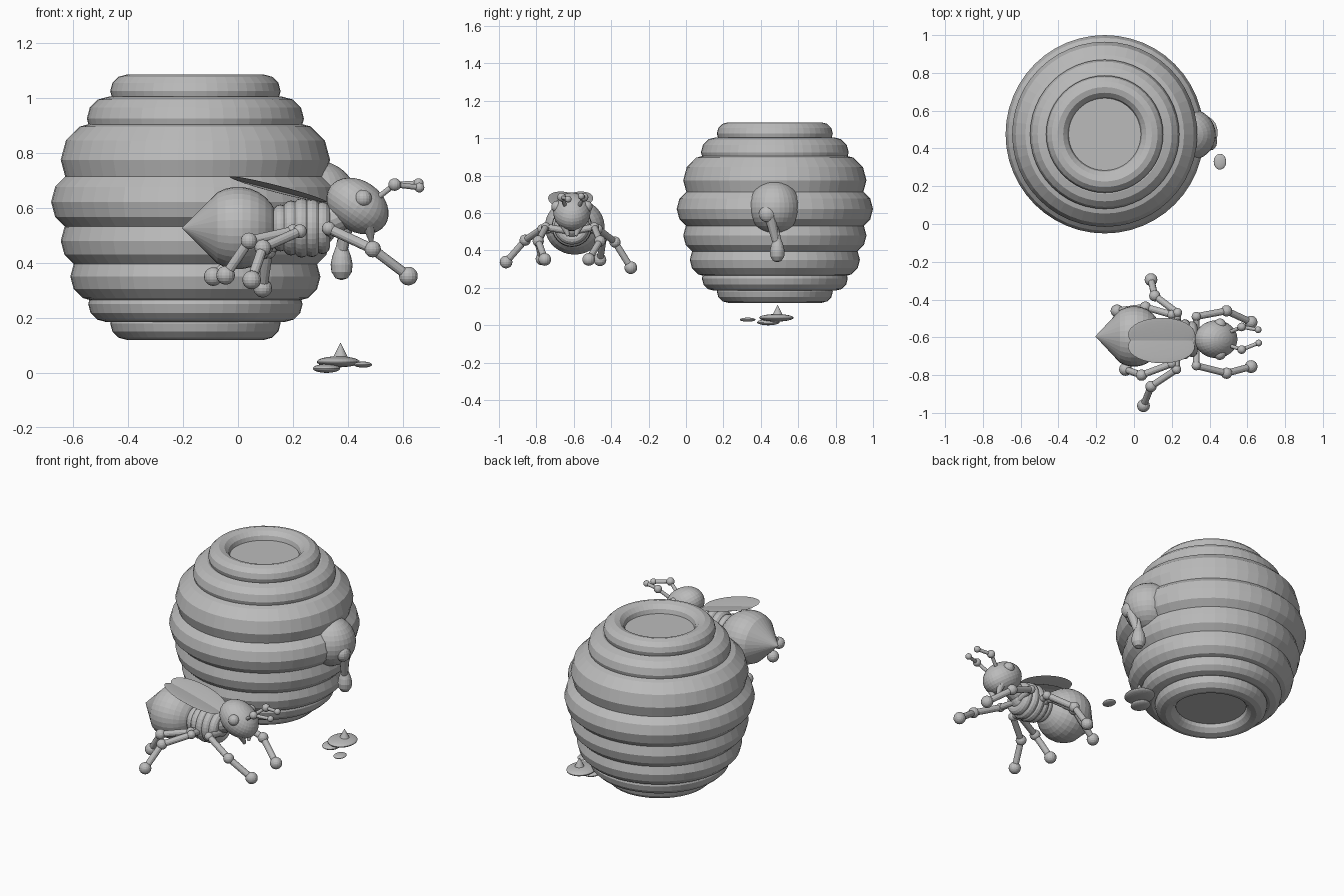
import bpy, bmesh, math
from mathutils import Vector, Matrix

cube = bpy.data.objects.get("Cube")
if cube:
    bpy.data.objects.remove(cube, do_unlink=True)

# Single plain material
grey = bpy.data.materials.new("plain grey")
grey.use_nodes = True
COLOUR = (0.5, 0.5, 0.5, 1)
grey.diffuse_color = COLOUR
grey.node_tree.nodes["Principled BSDF"].inputs["Base Color"].default_value = COLOUR


def finish(name, bm):
    bmesh.ops.recalc_face_normals(bm, faces=bm.faces)
    mesh = bpy.data.meshes.new(name)
    bm.to_mesh(mesh)
    bm.free()
    mesh.materials.append(grey)
    obj = bpy.data.objects.new(name, mesh)
    bpy.context.collection.objects.link(obj)
    return obj


def add_ball(bm, centre, size, rot=Matrix(), segs=24, rings=12):
    size = size if isinstance(size, tuple) else (size,) * 3
    mat = Matrix.Translation(centre) @ rot @ Matrix.Diagonal((*size, 1))
    bmesh.ops.create_uvsphere(bm, u_segments=segs, v_segments=rings, radius=1, matrix=mat)


def add_rod(bm, a, b, r1, r2=None, segs=12):
    a, b = Vector(a), Vector(b)
    rot = (b - a).to_track_quat("Z", "Y").to_matrix().to_4x4()
    bmesh.ops.create_cone(bm, cap_ends=True, segments=segs, radius1=r1,
                          radius2=r1 if r2 is None else r2, depth=(b - a).length,
                          matrix=Matrix.Translation((a + b) / 2) @ rot)


def ball(name, centre, size, rot=Matrix(), segs=32, rings=16):
    bm = bmesh.new()
    add_ball(bm, centre, size, rot, segs, rings)
    return finish(name, bm)


def rod(name, *args, **kw):
    bm = bmesh.new()
    add_rod(bm, *args, **kw)
    return finish(name, bm)


def lathe(name, profile, matrix, segs=32):
    bm = bmesh.new()
    verts = [bm.verts.new((r, 0, h)) for r, h in profile]
    edges = [bm.edges.new(p) for p in zip(verts, verts[1:])]
    bmesh.ops.spin(bm, geom=verts + edges, cent=(0, 0, 0), axis=(0, 0, 1),
                   angle=math.tau, steps=segs)
    bmesh.ops.remove_doubles(bm, verts=bm.verts, dist=1e-4)
    bm.transform(matrix)
    return finish(name, bm)


def torus(name, centre, outer, minor, turn=Matrix(), flat=1, segs=48):
    ring = [(outer - minor + minor * math.cos(k * math.tau / 12),
             minor * flat * math.sin(k * math.tau / 12)) for k in range(13)]
    return lathe(name, ring, Matrix.Translation(centre) @ turn, segs)


# Hive: stacked coils around a closed core
HX, HY = -0.155, 0.475
coils = [(0.31, 0.06, 1.025), (0.395, 0.08, 0.925), (0.49, 0.14, 0.775),
         (0.525, 0.11, 0.622), (0.49, 0.10, 0.48), (0.455, 0.09, 0.35),
         (0.39, 0.065, 0.25), (0.31, 0.06, 0.18)]
for i, (outer, minor, z) in enumerate(coils):
    torus(f"hive_coil_{i + 1}", (HX, HY, z), outer, minor)
rod("hive_core", (HX, HY, 0.17), (HX, HY, 1.03), 0.205, segs=48)

# Hive entrance with honey running out
ball("hive_entrance", (0.285, 0.473, 0.63), (0.148, 0.14, 0.142))
ball("honey_blob", (0.405, 0.435, 0.595), (0.035, 0.045, 0.045), segs=16, rings=10)
rod("honey_strand", (0.4, 0.45, 0.58), (0.377, 0.485, 0.43), 0.03, 0.018)
drop = [(0, -0.065), (0.022, -0.058), (0.037, -0.035), (0.04, -0.008),
        (0.034, 0.022), (0.02, 0.06), (0.012, 0.1), (0, 0.14)]
lathe("honey_drop", drop, Matrix.Translation((0.377, 0.488, 0.402)), 20)

# Honey puddles on the ground
ball("puddle_main", (0.365, 0.483, 0.04), (0.078, 0.092, 0.02))
ball("puddle_low", (0.322, 0.44, 0.016), (0.05, 0.06, 0.016))
ball("puddle_small", (0.455, 0.33, 0.03), (0.033, 0.042, 0.011))
rod("puddle_peak", (0.373, 0.49, 0.045), (0.373, 0.49, 0.108), 0.033, 0.001, segs=20)

# Bee abdomen: round in front, pointed at the rear
BY = -0.61
ALONG_X = Matrix.Rotation(math.pi / 2, 4, "Y")
abdomen = [(0, -0.205), (0.055, -0.15), (0.105, -0.1)]
abdomen += [(0.15 * math.sin(a), -0.15 * math.cos(a))
            for a in [math.radians(d) for d in range(60, 181, 12)]]
lathe("abdomen", abdomen, Matrix.Translation((0, -0.595, 0.527))
      @ Matrix.Diagonal((1, 1.07, 1, 1)) @ ALONG_X)

# Ribbed thorax
for i, r in enumerate([0.085, 0.1, 0.108, 0.106, 0.095]):
    torus(f"thorax_rib_{i + 1}", (0.155 + 0.038 * i, BY, 0.527), r, 0.028, ALONG_X, segs=32)
ball("thorax_core", (0.235, BY, 0.527), (0.125, 0.085, 0.085))

# Head, eyes and jaws
tilt = Matrix.Rotation(math.radians(35), 4, "Y")
ball("head", (0.435, BY, 0.607), (0.122, 0.1, 0.092), tilt)
rod("neck", (0.3, BY, 0.54), (0.4, BY, 0.58), 0.055, 0.05, segs=16)
for side, s in (("left", 1), ("right", -1)):
    ball(side + "_eye", (0.455, BY + s * 0.078, 0.634), 0.032, segs=16, rings=10)
    rod(side + "_jaw", (0.475, BY + s * 0.045, 0.55), (0.485, BY + s * 0.02, 0.478), 0.028, 0.008)

# Wings: two thin overlapping ovals
for side, s in (("left", 1), ("right", -1)):
    turn = Matrix.Rotation(math.radians(14.5), 4, "Y") @ Matrix.Rotation(math.radians(s * 8), 4, "X")
    ball(side + "_wing", (0.145, BY - 0.007 + s * 0.033, 0.668), (0.182, 0.088, 0.005), turn)


def limb(name, points, rod_r, balls):
    bm = bmesh.new()
    for a, b in zip(points, points[1:]):
        add_rod(bm, a, b, rod_r)
    for p, r in zip(points, balls):
        add_ball(bm, p, r, segs=16, rings=10)
    finish(name, bm)


# Legs: hip, knee and foot joints
legs = {
    "left_front_leg": [(0.33, -0.49, 0.525), (0.49, -0.46, 0.45), (0.62, -0.52, 0.352)],
    "right_front_leg": [(0.33, -0.75, 0.525), (0.49, -0.79, 0.45), (0.62, -0.755, 0.352)],
    "left_middle_leg": [(0.23, -0.47, 0.515), (0.11, -0.38, 0.445), (0.09, -0.295, 0.308)],
    "right_middle_leg": [(0.225, -0.77, 0.515), (0.09, -0.86, 0.455), (0.05, -0.962, 0.338)],
    "left_hind_leg": [(0.2, -0.48, 0.51), (0.06, -0.44, 0.475), (-0.09, -0.46, 0.35)],
    "right_hind_leg": [(0.2, -0.74, 0.515), (0.04, -0.8, 0.48), (-0.045, -0.77, 0.355)],
}
for name, joints in legs.items():
    root = (joints[0][0], BY, 0.5)
    limb(name, [root] + joints, 0.018, [0.02, 0.025, 0.03, 0.034])

# Antennae
limb("left_antenna", [(0.48, -0.585, 0.615), (0.57, -0.545, 0.685), (0.657, -0.56, 0.69)],
     0.01, [0.016, 0.023, 0.018])
limb("right_antenna", [(0.48, -0.635, 0.615), (0.57, -0.665, 0.685), (0.66, -0.63, 0.674)],
     0.01, [0.016, 0.023, 0.018])
